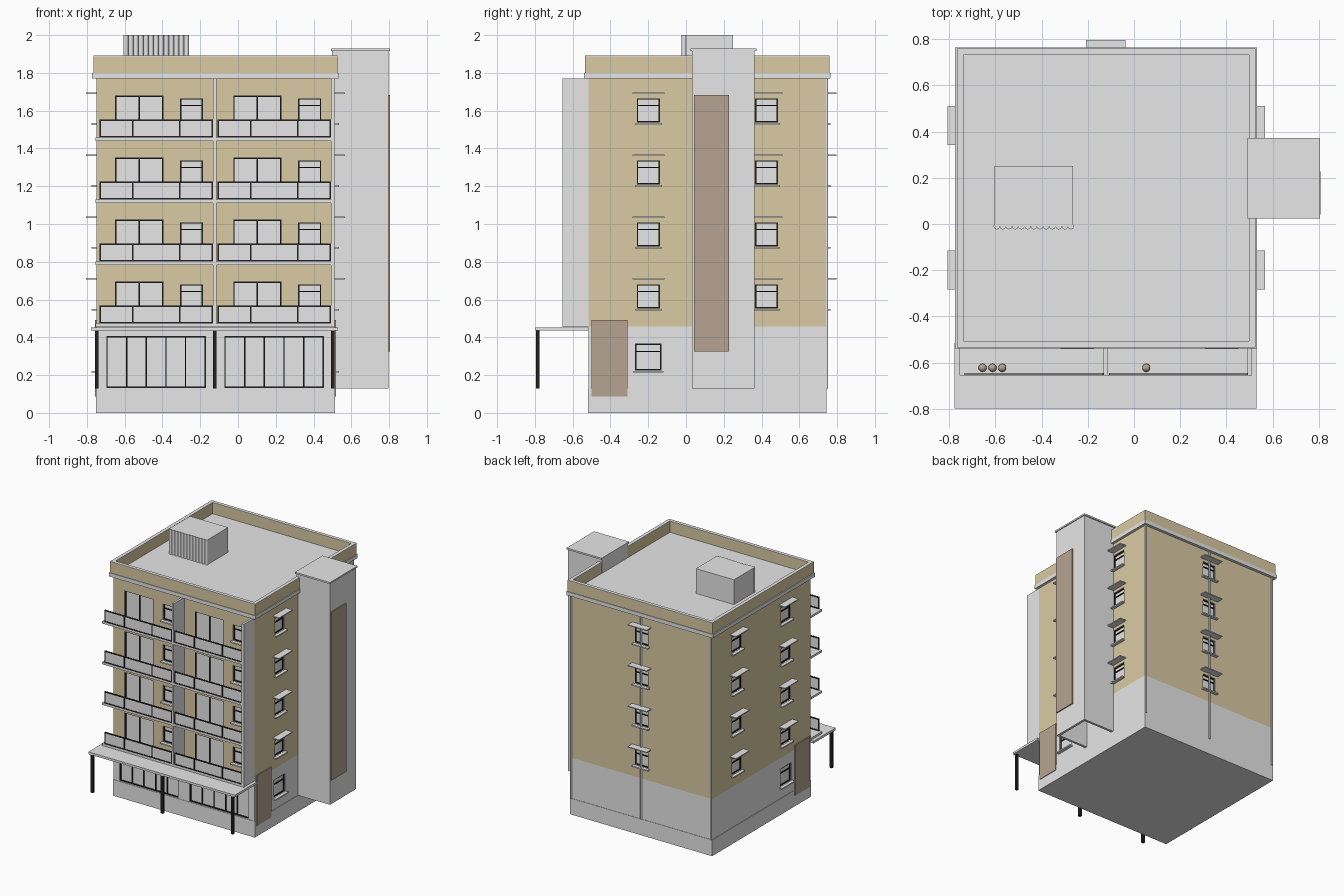
import bpy, bmesh
from mathutils import Matrix, Vector

if "Cube" in bpy.data.objects:
    bpy.data.objects.remove(bpy.data.objects["Cube"])


def material(name, rgb):
    m = bpy.data.materials.new(name)
    m.use_nodes = True
    m.diffuse_color = (*rgb, 1)
    m.node_tree.nodes["Principled BSDF"].inputs["Base Color"].default_value = (*rgb, 1)
    return m


GREY = material("light_grey", (0.8, 0.8, 0.8))
TAN = material("tan_wall", (0.71, 0.6, 0.37))
BROWN = material("brown_panel", (0.47, 0.37, 0.29))
BLACK = material("black_metal", (0.015, 0.015, 0.015))

parts = {}


def part(name, mat):
    if name not in parts:
        parts[name] = (bmesh.new(), mat)
    return parts[name][0]


def box(name, mat, p, q):
    """Add an axis-aligned box between two corners to a named part."""
    p, q = Vector(p), Vector(q)
    size = [max(abs(a - b), 0.001) for a, b in zip(p, q)]
    m = Matrix.Translation((p + q) / 2) @ Matrix.Diagonal((*size, 1))
    bmesh.ops.create_cube(part(name, mat), size=1, matrix=m)


def pipe(name, mat, x, y, z0, z1, r):
    bmesh.ops.create_cone(part(name, mat), cap_ends=True, segments=12, radius1=r,
                          radius2=r, depth=z1 - z0,
                          matrix=Matrix.Translation((x, y, (z0 + z1) / 2)))


# Building extents
L, R, F, B = -0.75, 0.51, -0.515, 0.74
PLINTH, SPLIT, TOP = 0.13, 0.457, 1.77
FLOORS = [0.473 + 0.328 * i for i in range(4)]

# Each wall maps (along, height, outward) to a point
walls = {
    "front": lambda u, v, d: (u, F - d, v),
    "back": lambda u, v, d: (u, B + d, v),
    "right": lambda u, v, d: (R + d, u, v),
    "left": lambda u, v, d: (L - d, u, v),
}


def wall_box(name, mat, wall, u0, u1, v0, v1, d0, d1):
    box(name, mat, walls[wall](u0, v0, d0), walls[wall](u1, v1, d1))


def glazing(wall, u0, u1, v0, v1, name, panes=1, transom=None):
    """Recessed opening with a black frame, bars and a pane."""
    t, back, face = 0.007, -0.02, -0.006
    wall_box("opening_cutter", GREY, wall, u0, u1, v0, v1, back, 0.03)
    wall_box(name + "_glass", GREY, wall, u0, u1, v0, v1, back - 0.002, -0.014)
    for i in range(panes + 1):
        c = u0 + t / 2 + (u1 - u0 - t) * i / panes
        wall_box(name + "_frames", BLACK, wall, c - t / 2, c + t / 2, v0, v1, back, face)
    for v in [v0 + t / 2, v1 - t / 2] + ([transom] if transom else []):
        wall_box(name + "_frames", BLACK, wall, u0, u1, v - t / 2, v + t / 2, back, face)


def window(wall, c, floor, awning=True):
    glazing(wall, c - 0.061, c + 0.061, floor + 0.08, floor + 0.208, "window",
            transom=floor + 0.17)
    wall_box("window_sills", GREY, wall, c - 0.072, c + 0.072,
             floor + 0.068, floor + 0.078, 0, 0.025)
    if awning:
        wall_box("window_awnings", GREY, wall, c - 0.085, c + 0.085,
                 floor + 0.232, floor + 0.24, 0, 0.056)


# Plinth and main walls
box("plinth", GREY, (L - 0.003, F - 0.003, 0), (R + 0.003, B + 0.003, PLINTH))
box("ground_floor", GREY, (L, F, PLINTH), (R, B, SPLIT))
box("upper_floors", TAN, (L, F, SPLIT), (R, B, TOP))

# Cornice, parapet and roof
box("cornice", GREY, (L - 0.024, F - 0.024, TOP), (R + 0.022, B + 0.024, 1.8))
x0, x1, y0, y1 = L - 0.016, R + 0.016, F - 0.019, B + 0.019
w = 0.028
for name, mat, z0, z1 in (("parapet", TAN, 1.8, 1.887), ("parapet_cap", GREY, 1.887, 1.891)):
    box(name, mat, (x0, y0, z0), (x1, y0 + w, z1))
    box(name, mat, (x0, y1 - w, z0), (x1, y1, z1))
    box(name, mat, (x0, y0 + w, z0), (x0 + w, y1 - w, z1))
    box(name, mat, (x1 - w, y0 + w, z0), (x1, y1 - w, z1))

# Rooftop plant room with ribbed front
box("roof_unit", GREY, (-0.603, -0.01, 1.8), (-0.263, 0.25, 2.0))
for i in range(13):
    pipe("roof_unit_ribs", GREY, -0.594 + 0.0268 * i, -0.01, 1.8, 2.0, 0.0135)

# Side shaft: hollow, open at the bottom
sx, sy0, sy1, s = 0.797, 0.033, 0.363, 0.02
box("side_shaft", GREY, (R, sy0, PLINTH), (sx, sy0 + s, 1.915))
box("side_shaft", GREY, (R, sy1 - s, PLINTH), (sx, sy1, 1.915))
box("side_shaft", GREY, (sx - s, sy0 + s, PLINTH), (sx, sy1 - s, 1.915))
box("side_shaft", GREY, (R - 0.013, sy0, TOP), (R + 0.007, sy1, 1.915))
box("side_shaft_cap", GREY, (0.492, 0.023, 1.915), (0.804, 0.373, 1.928))
box("side_shaft_panel", BROWN, (sx, 0.042, 0.325), (sx + 0.009, 0.228, 1.682))

# Side doors
for wall in ("left", "right"):
    wall_box("side_doors", BROWN, wall, -0.5, -0.31, 0.087, 0.493, 0, 0.008)
    glazing(wall, -0.27, -0.13, 0.225, 0.367, "window", transom=0.325)
    wall_box("window_sills", GREY, wall, -0.28, -0.12, 0.213, 0.223, 0, 0.025)

# Side and rear windows, balcony slabs
for floor in FLOORS:
    for wall in ("left", "right"):
        for c in (-0.199, 0.426):
            window(wall, c, floor)
    window("back", -0.122, floor)
    box("balcony_slabs", GREY, (L - 0.005, F, floor - 0.017), (R, -0.655, floor))

# Front bays: doors, windows, railings and shopfronts
for shift in (0, 0.625):
    for floor in FLOORS:
        glazing("front", -0.65 + shift, -0.395 + shift, floor, floor + 0.222,
                "balcony_door", panes=2)
        window("front", -0.246 + shift, floor, awning=False)
        a, b, z0, z1, t = -0.73 + shift, -0.137 + shift, floor, floor + 0.096, 0.008
        box("railing_panels", GREY, (a, -0.647, z0), (b, -0.651, z1))
        for c in (a, a + 0.172, b - 0.172, b):
            box("railing_frames", BLACK, (c - t / 2, -0.644, z0), (c + t / 2, -0.654, z1))
        for z in (z0 + 0.004, z1 - 0.004):
            box("railing_frames", BLACK, (a, -0.644, z - t / 2), (b, -0.654, z + t / 2))
    glazing("front", -0.697 + shift, -0.17 + shift, 0.133, 0.406, "shopfront", panes=5)

# Balcony dividing walls
for a, b in ((-0.132, -0.115), (0.492, R)):
    box("balcony_dividers", GREY, (a, F, SPLIT), (b, -0.655, TOP))

# Round plants on the top balcony
for x in (-0.655, -0.612, -0.57, 0.053):
    bmesh.ops.create_icosphere(part("balcony_plants", BROWN), subdivisions=2, radius=0.018,
                               matrix=Matrix.Translation((x, -0.622, FLOORS[3] + 0.018)))

# Canopy with posts
box("canopy", GREY, (L - 0.027, F, 0.435), (R + 0.02, -0.797, 0.453))
for x in (-0.748, -0.123, 0.502):
    box("canopy_posts", BLACK, (x - 0.01, -0.795, PLINTH), (x + 0.01, -0.775, 0.436))

# Rear drainpipes
for x in (L + 0.007, -0.122, R - 0.007):
    pipe("drainpipes", GREY, x, B + 0.005, PLINTH, TOP, 0.007)

# Turn the collected parts into objects
for name, (bm, mat) in parts.items():
    mesh = bpy.data.meshes.new(name)
    if name == "upper_floors":
        mesh.materials.append(GREY)  # slot used by the window reveals
        for f in bm.faces:
            f.material_index = 1
    mesh.materials.append(mat)
    smooth = name in ("drainpipes", "roof_unit_ribs", "balcony_plants")
    for f in bm.faces:
        f.smooth = smooth and len(f.verts) < 5
    if smooth:
        for e in bm.edges:
            e.smooth = e.calc_face_angle(0) < 0.7
    bm.to_mesh(mesh)
    bm.free()
    bpy.context.scene.collection.objects.link(bpy.data.objects.new(name, mesh))

# Cut the openings
cutter = bpy.data.objects["opening_cutter"]
cutter.hide_render = True
cutter.hide_viewport = True
cutter.display_type = 'WIRE'
for name in ("ground_floor", "upper_floors"):
    mod = bpy.data.objects[name].modifiers.new("openings", 'BOOLEAN')
    mod.operation = 'DIFFERENCE'
    mod.solver = 'EXACT'
    mod.object = cutter
